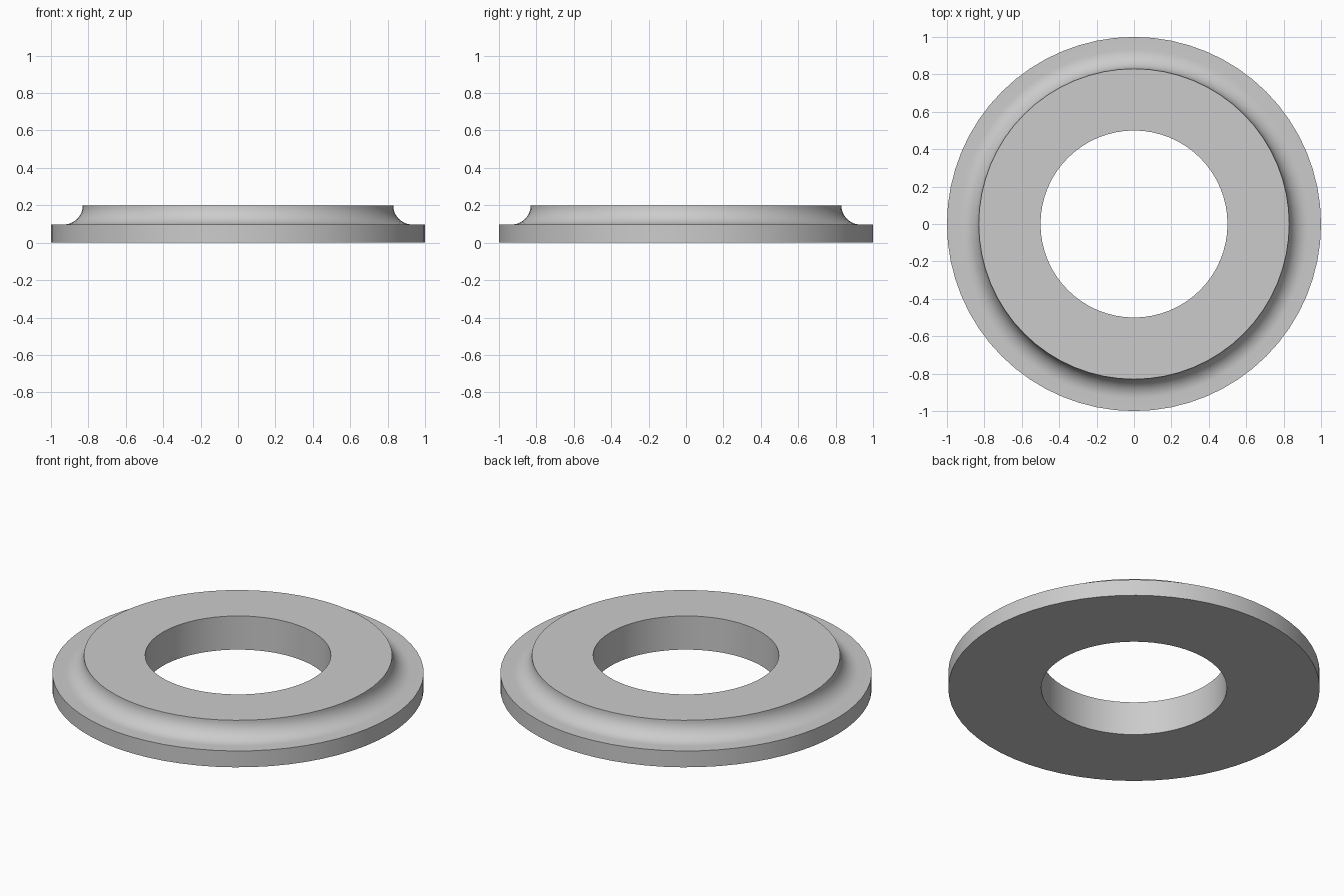
import bpy, bmesh, math

cube = bpy.data.objects.get("Cube")
if cube:
    bpy.data.objects.remove(cube, do_unlink=True)

SEGMENTS = 64
BORE, RIM, SHOULDER = 0.5, 1.0, 0.83
BASE_H, TOP_H = 0.097, 0.2
FILLET = TOP_H - BASE_H
FILLET_STEPS = 12

# Half section: bore, base, rim, concave fillet, top
profile = [(BORE, 0), (RIM, 0), (RIM, BASE_H)]
for i in range(FILLET_STEPS + 1):
    a = math.pi / 2 * i / FILLET_STEPS
    profile.append((SHOULDER + FILLET * (1 - math.sin(a)),
                    TOP_H - FILLET * math.cos(a)))
profile.append((BORE, TOP_H))

# Revolve the closed section around z
bm = bmesh.new()
verts = [bm.verts.new((r, 0, z)) for r, z in profile]
edges = [bm.edges.new((v, verts[(i + 1) % len(verts)])) for i, v in enumerate(verts)]
bmesh.ops.spin(bm, geom=verts + edges, cent=(0, 0, 0), axis=(0, 0, 1),
               angle=math.tau, steps=SEGMENTS, use_merge=True)
bmesh.ops.remove_doubles(bm, verts=bm.verts, dist=0.0001)
bmesh.ops.recalc_face_normals(bm, faces=bm.faces)
mesh = bpy.data.meshes.new("flanged_ring")
bm.to_mesh(mesh)
bm.free()

ring = bpy.data.objects.new("flanged_ring", mesh)
bpy.context.collection.objects.link(ring)

# Plain grey finish
grey = bpy.data.materials.new("light_grey")
grey.use_nodes = True
colour = (0.6, 0.6, 0.6, 1)
grey.diffuse_color = colour
grey.node_tree.nodes["Principled BSDF"].inputs["Base Color"].default_value = colour
mesh.materials.append(grey)

# Smooth walls and fillet, crisp corners
bpy.ops.object.select_all(action="DESELECT")
ring.select_set(True)
bpy.context.view_layer.objects.active = ring
bpy.ops.object.shade_smooth_by_angle(angle=math.radians(30))
